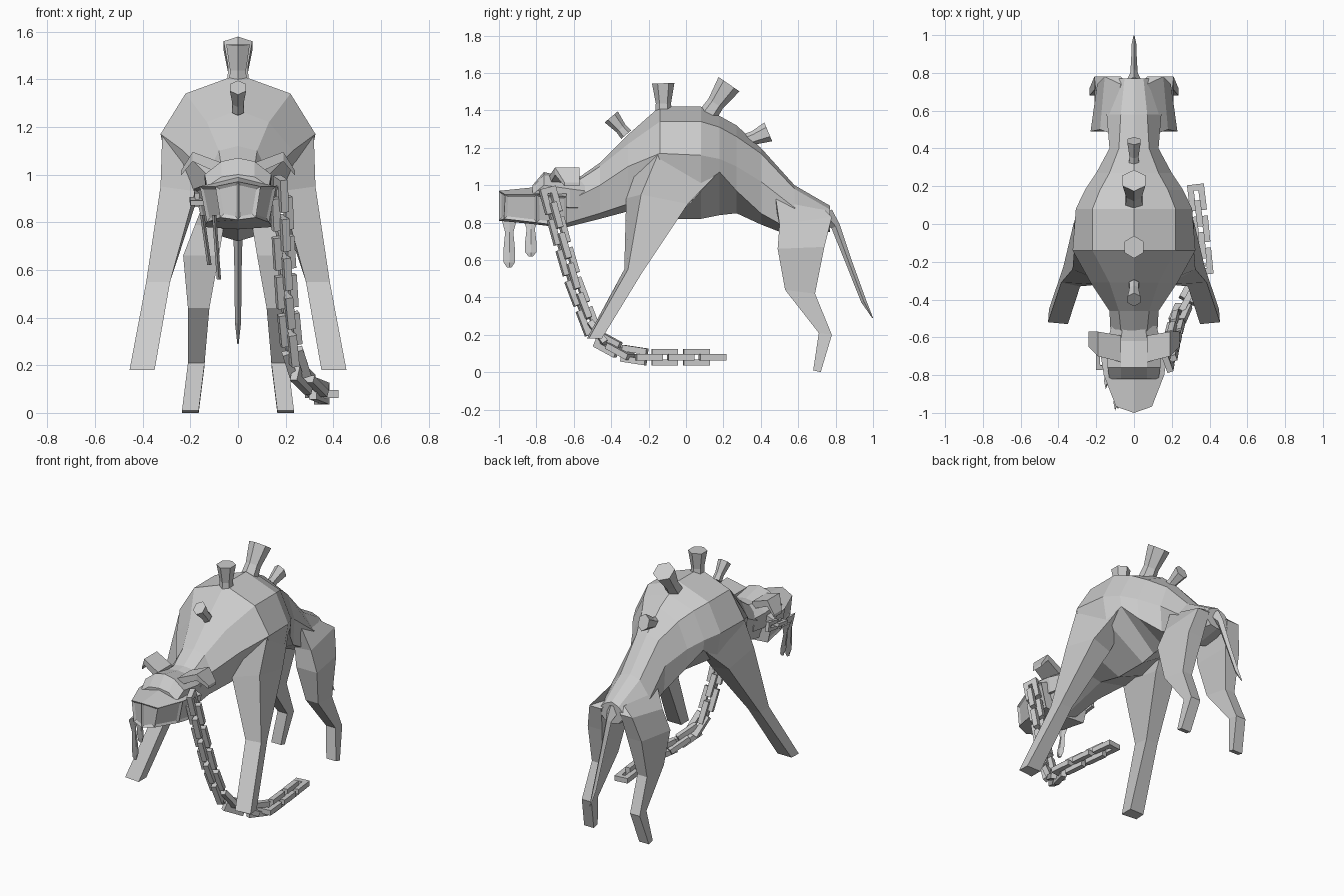
import bpy, bmesh, math
from mathutils import Vector, Quaternion

if "Cube" in bpy.data.objects:
    bpy.data.objects.remove(bpy.data.objects["Cube"])

grey = bpy.data.materials.new("stone_grey")
grey.diffuse_color = (0.6, 0.6, 0.6, 1)
grey.use_nodes = True
grey.node_tree.nodes["Principled BSDF"].inputs["Base Color"].default_value = grey.diffuse_color


def finish(name, bm, mirror=False):
    bmesh.ops.recalc_face_normals(bm, faces=bm.faces)
    me = bpy.data.meshes.new(name)
    bm.to_mesh(me)
    bm.free()
    me.materials.append(grey)
    ob = bpy.data.objects.new(name, me)
    bpy.context.collection.objects.link(ob)
    if mirror:
        ob.modifiers.new("mirror", 'MIRROR').use_mirror_merge = False
    return ob


def loft(bm, rings, split_caps=False, closed=False):
    """Skin a row of equal point rings, closing both ends or joining them."""
    vs = [[bm.verts.new(p) for p in r] for r in rings]
    n = len(vs[0])
    pairs = list(zip(vs, vs[1:])) + ([(vs[-1], vs[0])] if closed else [])
    for a, b in pairs:
        for i in range(n):
            j = (i + 1) % n
            bm.faces.new((a[i], a[j], b[j], b[i]))
    if not closed:
        for r in (vs[0], vs[-1]):
            if split_caps:
                h = n // 2
                bm.faces.new(r[:h + 1])
                bm.faces.new(r[h:] + r[:1])
            else:
                bm.faces.new(r)


def full_ring(y, half, nose=0):
    """Mirror a half section (x, z), listed from top centre to bottom centre."""
    pts = half + [(-x, z) for x, z in half[-2:0:-1]]
    return [(x, y + nose * abs(x), z) for x, z in pts]


# hunched body with neck and rump
bm = bmesh.new()
loft(bm, [full_ring(y, h) for y, h in [
    (-.66, [(0, .98), (.06, .97), (.12, .90), (.08, .79), (0, .77)]),
    (-.46, [(0, 1.12), (.08, 1.10), (.13, 1.0), (.11, .85), (0, .82)]),
    (-.31, [(0, 1.27), (.13, 1.22), (.23, 1.10), (.18, .90), (0, .86)]),
    (-.14, [(0, 1.42), (.22, 1.34), (.325, 1.17), (.28, .94), (0, .82)]),
    (.08, [(0, 1.42), (.22, 1.34), (.308, 1.16), (.28, 1.0), (0, .82)]),
    (.18, [(0, 1.37), (.18, 1.31), (.26, 1.14), (.25, 1.07), (0, .84)]),
    (.27, [(0, 1.32), (.13, 1.26), (.20, 1.10), (.19, .97), (0, .85)]),
    (.40, [(0, 1.20), (.08, 1.17), (.13, 1.02), (.12, .85), (0, .79)]),
    (.58, [(0, 1.0), (.07, .98), (.145, .88), (.10, .75), (0, .72)]),
    (.77, [(0, .89), (.05, .87), (.10, .82), (.05, .76), (0, .75)]),
]])
finish("body", bm)

# long front legs: front inner, front outer, back outer, back inner corners
bm = bmesh.new()
loft(bm, [
    [(.18, -.30, 1.10), (.318, -.15, 1.165), (.248, .175, 1.07), (.15, .12, 1.05)],
    [(.18, -.32, .93), (.325, -.24, .95), (.318, .01, .90), (.18, -.01, .87)],
    [(.285, -.33, .55), (.385, -.31, .55), (.375, -.23, .54), (.29, -.23, .54)],
    [(.35, -.53, .18), (.455, -.52, .18), (.45, -.45, .18), (.35, -.45, .18)]])
finish("front_legs", bm, True)

# crooked hind legs
bm = bmesh.new()
loft(bm, [
    [(.03, .47, .93), (.125, .48, .93), (.07, .74, .87), (.03, .74, .87)],
    [(.06, .50, .78), (.18, .50, .79), (.155, .78, .83), (.07, .78, .83)],
    [(.08, .49, .66), (.23, .49, .66), (.195, .74, .67), (.09, .74, .67)],
    [(.12, .53, .44), (.21, .53, .44), (.20, .69, .42), (.13, .69, .42)],
    [(.14, .71, .21), (.21, .71, .21), (.21, .78, .20), (.14, .78, .20)],
    [(.165, .68, .01), (.235, .68, .01), (.235, .72, 0), (.165, .72, 0)]])
finish("hind_legs", bm, True)

# thin tail
bm = bmesh.new()
loft(bm, [[(0, y - t, z - t / 2), (w, y, z), (0, y + t, z + t / 2), (-w, y, z)]
          for y, z, t, w in [(.74, .85, .04, .05), (.80, .78, .022, .02),
                             (.87, .59, .016, .015), (.95, .38, .013, .013),
                             (.998, .29, .002, .003)]])
finish("tail", bm)

# muzzle with sunken side and front panels
bm = bmesh.new()
loft(bm, [full_ring(y, h, n) for y, n, h in [
    (-1.0, .35, [(0, .97), (.095, .95), (.075, .82), (0, .81)]),
    (-.80, 0, [(0, .99), (.16, .95), (.13, .80), (0, .79)]),
    (-.64, 0, [(0, 1.0), (.185, .94), (.145, .78), (0, .77)])]], True)
bmesh.ops.recalc_face_normals(bm, faces=bm.faces)
bm.normal_update()
panels = [f for f in bm.faces if abs(f.normal.z) < .5 and f.normal.y < .5]
bmesh.ops.inset_individual(bm, faces=panels, thickness=.02, depth=-.009)
finish("muzzle", bm)

# raised brow behind the muzzle
bm = bmesh.new()
loft(bm, [full_ring(y, h) for y, h in [
    (-.82, [(0, 1.0), (.07, .99), (.13, .95), (.10, .90), (0, .90)]),
    (-.76, [(0, 1.07), (.07, 1.055), (.14, 1.0), (.13, .90), (0, .88)]),
    (-.62, [(0, 1.04), (.07, 1.03), (.14, .98), (.13, .88), (0, .86)]),
    (-.54, [(0, 1.05), (.06, 1.04), (.12, .97), (.11, .88), (0, .86)])]])
finish("brow", bm)

# drooping ears
bm = bmesh.new()
loft(bm, [[(x, y0, z0), (x, y1, z0), (x, y1, z1), (x, y0, z1)]
          for x, y0, y1, z0, z1 in [(.07, -.73, -.59, 1.0, 1.05),
                                    (.19, -.70, -.57, 1.055, 1.095),
                                    (.24, -.65, -.57, .995, 1.015)]])
finish("ears", bm, True)

# hanging drool strands on one side of the jaw
for k, (y, x0, x1, low) in enumerate([(-.945, -.10, -.08, .56), (-.83, -.15, -.12, .62)]):
    bm = bmesh.new()
    rings = []
    for f, w in [(0, .045), (.3, .022), (.7, .032), (.9, .03), (1, .012)]:
        x, z = x0 + (x1 - x0) * f, .83 + (low - .83) * f
        rings.append([(x - .009, y, z), (x, y - w, z), (x + .009, y, z), (x, y + w, z)])
    loft(bm, rings)
    finish(f"drool_{k + 1}", bm)

# flared six-sided posts along the spine: base, tip (y, z), tip radius, side scale
posts = [((-.32, 1.27), (-.40, 1.365), .046, .85), ((-.12, 1.38), (-.122, 1.545), .06, .95),
         ((.12, 1.38), (.23, 1.54), .068, 1.02), ((.32, 1.235), (.44, 1.285), .054, .75)]
for k, (base, tip, rad, wide) in enumerate(posts):
    a, b = Vector((0, *base)), Vector((0, *tip))
    axis = (b - a).normalized()
    side = Vector((1, 0, 0))
    fwd = axis.cross(side)
    bm = bmesh.new()
    loft(bm, [[a.lerp(b, f) + rad * s * (side * wide * math.sin(i * math.pi / 3)
               + fwd * math.cos(i * math.pi / 3)) for i in range(6)]
              for f, s in [(0, .75), (.35, .68), (1, 1)]])
    finish(f"spine_post_{k + 1}", bm)


def add_link(bm, pos, tangent, turn, length, width, bar):
    """Rectangular link lying along the tangent."""
    q = tangent.to_track_quat('X', 'Z') @ Quaternion((1, 0, 0), turn)
    t = bar / 2
    rings = []
    for sx, sy in [(1, 1), (-1, 1), (-1, -1), (1, -1)]:
        rings.append([pos + q @ Vector((sx * (length / 2 - d), sy * (width / 2 - d), h))
                      for d, h in [(0, t), (0, -t), (bar, -t), (bar, t)]])
    loft(bm, rings, closed=True)


def chain(name, pts, pitch, length, width, bar):
    """Place links at even steps on a polyline, every second one turned."""
    pts = [Vector(p) for p in pts]
    bm = bmesh.new()
    travel, k = length / 2, 0
    for a, b in zip(pts, pts[1:]):
        seg = (b - a).length
        while travel < seg:
            d = (b - a).normalized()
            tilt = .5 if abs(d.z) > .5 else 0
            add_link(bm, a.lerp(b, travel / seg), d, k % 2 * math.pi / 2 + tilt,
                     length, width, bar)
            travel += pitch
            k += 1
        travel -= seg
    finish(name, bm)


# chain trailing along the ground and rising to the jaw
chain("lead_chain", [(.325, .21, .08), (.35, 0, .08), (.37, -.20, .08),
                     (.32, -.33, .10), (.26, -.44, .16), (.225, -.52, .27),
                     (.205, -.60, .48), (.19, -.67, .72), (.18, -.73, .94)],
      .085, .14, .09, .033)
# short loose loop at the other cheek
chain("cheek_chain", [(-.17, -.77, .88), (-.175, -.58, .91)], .08, .1, .06, .022)
